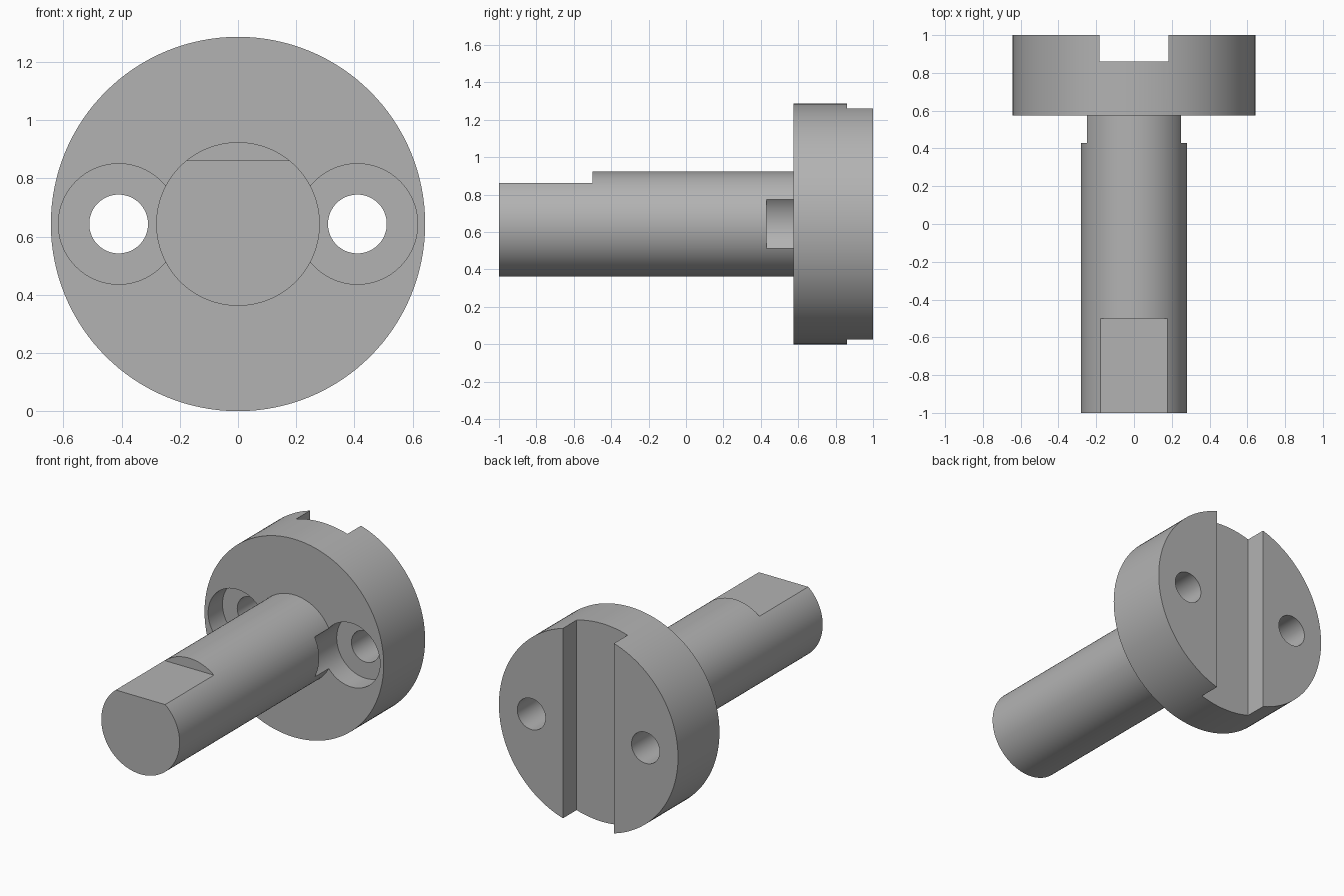
import bpy
import math

if "Cube" in bpy.data.objects:
    bpy.data.objects.remove(bpy.data.objects["Cube"], do_unlink=True)

AXIS_Z = 0.643          # height of the shaft axis
FACE_Y = 0.575          # front face of the flange
BOLT_X = 0.41           # bolt hole offset

steel = bpy.data.materials.new("grey_steel")
steel.use_nodes = True
GREY = (0.45, 0.45, 0.45, 1)
steel.diffuse_color = GREY
steel.node_tree.nodes["Principled BSDF"].inputs["Base Color"].default_value = GREY


def rod(name, radius, y0, y1, x=0, sides=128):
    """Cylinder lying along y."""
    bpy.ops.mesh.primitive_cylinder_add(
        vertices=sides, radius=radius, depth=y1 - y0,
        location=(x, (y0 + y1) / 2, AXIS_Z), rotation=(math.pi / 2, 0, 0))
    ob = bpy.context.object
    ob.name = name
    ob.data.materials.append(steel)
    return ob


def block(name, low, high):
    """Box between two corners."""
    bpy.ops.mesh.primitive_cube_add(
        size=1, location=[(a + b) / 2 for a, b in zip(low, high)])
    ob = bpy.context.object
    ob.name = name
    ob.scale = [b - a for a, b in zip(low, high)]
    ob.data.materials.append(steel)
    return ob


def combine(target, tool, operation):
    """Apply a boolean and discard the tool."""
    tool.hide_render = True
    bpy.context.view_layer.update()
    mod = target.modifiers.new(tool.name, "BOOLEAN")
    mod.object = tool
    mod.operation = operation
    mod.solver = "EXACT"
    bpy.ops.object.select_all(action="DESELECT")
    bpy.context.view_layer.objects.active = target
    target.select_set(True)
    bpy.ops.object.modifier_apply(modifier=mod.name)
    bpy.data.objects.remove(tool, do_unlink=True)


# Round flange with the shaft joined to it
body = rod("flanged_shaft", 0.643, FACE_Y, 1.0)
combine(body, rod("shaft", 0.281, -1.0, FACE_Y + 0.1), "UNION")

# Flat on top of the shaft end
combine(body, block("shaft_flat", (-0.5, -1.2, 0.861), (0.5, -0.5, 1.2)), "DIFFERENCE")

# Full height slot across the back of the flange
combine(body, block("back_slot", (-0.183, 0.86, -0.2), (0.183, 1.2, 1.5)), "DIFFERENCE")

# Counterbored bolt holes, biting into the shaft sides
for side in (-1, 1):
    combine(body, rod("counterbore", 0.207, 0.43, 0.722, side * BOLT_X, 96), "DIFFERENCE")
    combine(body, rod("bolt_hole", 0.101, 0.5, 1.2, side * BOLT_X, 64), "DIFFERENCE")

bpy.ops.object.select_all(action="DESELECT")
body.select_set(True)
bpy.context.view_layer.objects.active = body
bpy.ops.object.shade_smooth_by_angle(angle=math.radians(25))
